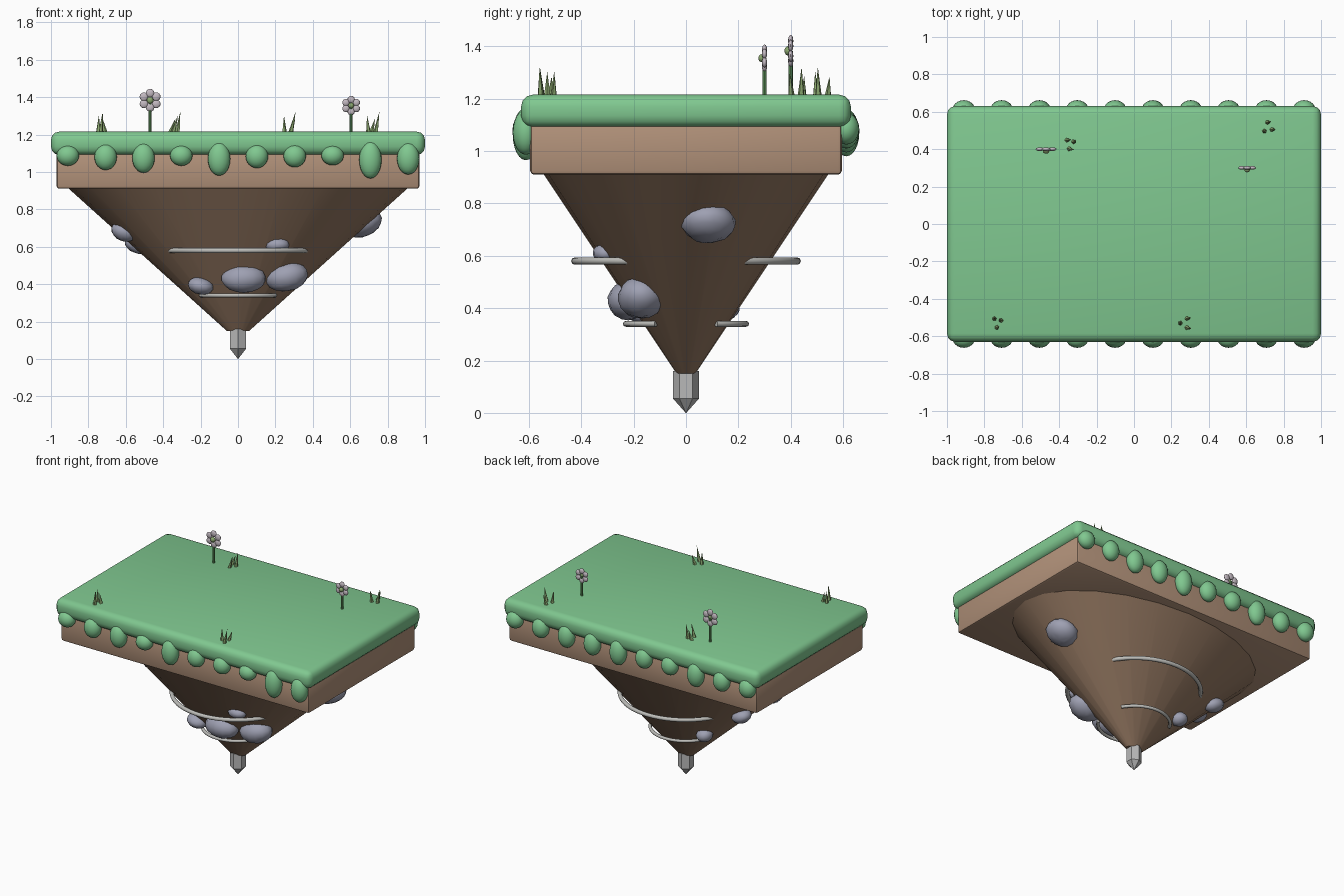
import bpy, bmesh, math, random
from mathutils import Matrix, Vector

if "Cube" in bpy.data.objects:
    bpy.data.objects.remove(bpy.data.objects["Cube"])
random.seed(4)


def material(name, srgb):
    lin = [((c / 255 + 0.055) / 1.055) ** 2.4 for c in srgb] + [1]
    m = bpy.data.materials.new(name)
    m.use_nodes = True
    m.diffuse_color = lin
    m.node_tree.nodes["Principled BSDF"].inputs["Base Color"].default_value = lin
    return m


grass = material("grass green", (128, 200, 144))
dirt = material("light dirt", (178, 146, 122))
earth = material("deep earth", (146, 118, 96))
stone = material("blue grey stone", (158, 160, 178))
root = material("pale root", (190, 190, 186))
crystal = material("grey crystal", (185, 185, 185))
blade = material("blade green", (140, 168, 112))
petal = material("pale petal", (196, 186, 194))
stem = material("stem green", (104, 160, 100))


def finish(name, bm, mat, angle=35):
    mesh = bpy.data.meshes.new(name)
    bm.to_mesh(mesh)
    bm.free()
    mesh.materials.append(mat)
    ob = bpy.data.objects.new(name, mesh)
    bpy.context.collection.objects.link(ob)
    if angle:
        bpy.ops.object.select_all(action='DESELECT')
        ob.select_set(True)
        bpy.context.view_layer.objects.active = ob
        bpy.ops.object.shade_smooth_by_angle(angle=math.radians(angle))
    return ob


def slab(name, size, z, bevel, segments, mat):
    bm = bmesh.new()
    bmesh.ops.create_cube(bm, size=1, matrix=Matrix.Translation((0, 0, z)) @ Matrix.Diagonal((*size, 1)))
    bmesh.ops.bevel(bm, geom=bm.edges[:], offset=bevel, segments=segments, profile=0.5, affect='EDGES')
    return finish(name, bm, mat)


def frustum(name, low, high, z0, z1, sides, mat, stretch=1, angle=35):
    bm = bmesh.new()
    bmesh.ops.create_cone(bm, cap_ends=True, segments=sides, radius1=low, radius2=high, depth=z1 - z0,
                          matrix=Matrix.Translation((0, 0, (z0 + z1) / 2)) @ Matrix.Diagonal((1, stretch, 1, 1)))
    return finish(name, bm, mat, angle)


def ball(name, centre, radii, mat, tilt=0, detail=16):
    bm = bmesh.new()
    bmesh.ops.create_uvsphere(bm, u_segments=detail, v_segments=detail // 2 + 2, radius=1,
                              matrix=Matrix.Translation(centre) @ Matrix.Rotation(tilt, 4, 'Y')
                              @ Matrix.Diagonal((*radii, 1)))
    return finish(name, bm, mat, 60)


def spike(name, base, tip, radius, mat, end=0, sides=6):
    base, tip = Vector(base), Vector(tip)
    way = tip - base
    bm = bmesh.new()
    bmesh.ops.create_cone(bm, cap_ends=True, segments=sides, radius1=radius, radius2=end, depth=way.length,
                          matrix=Matrix.Translation((base + tip) / 2)
                          @ way.to_track_quat('Z', 'Y').to_matrix().to_4x4())
    return finish(name, bm, mat, 0)


# Island body
slab("grass_top", (2, 1.26, 0.125), 1.153, 0.045, 3, grass)
slab("dirt_layer", (1.94, 1.19, 0.2), 1.01, 0.015, 2, dirt)
frustum("earth_cone", 0.06, 0.91, 0.15, 0.915, 24, earth, stretch=0.6)

# Crystal at the bottom
frustum("crystal_shaft", 0.05, 0.05, 0.055, 0.16, 6, crystal, angle=0)
frustum("crystal_point", 0.001, 0.05, 0, 0.055, 6, crystal, angle=0)

# Grass drips hanging over both long edges, from -x to +x
front = (55, 70, 80, 55, 90, 63, 60, 53, 100, 86)
back = (65, 70, 85, 65, 70, 90, 80, 80, 70, 60)
for side, sizes, label in ((-1, front, "front"), (1, back, "back")):
    for i, h in enumerate(sizes):
        h /= 1000
        x = -0.91 + 1.82 * i / 9
        ball(f"{label}_drip_{i + 1}", (x, side * 0.612, 1.115 - h / 2), (0.06, 0.05, h), grass, detail=20)

# Curved roots around the cone, front and back
for radius, z in ((0.425, 0.58), (0.23, 0.34)):
    for facing, label in ((-1, "front"), (1, "back")):
        curve = bpy.data.curves.new("root_path", 'CURVE')
        curve.dimensions = '3D'
        curve.bevel_depth = 0.014 if z > 0.5 else 0.011
        curve.bevel_resolution = 2
        curve.use_fill_caps = True
        line = curve.splines.new('POLY')
        line.points.add(20)
        for k, p in enumerate(line.points):
            a = math.radians(30 + 6 * k)
            p.co = (radius * math.cos(a), facing * radius * math.sin(a), z, 1)
        curve.materials.append(root)
        ob = bpy.data.objects.new(f"{label}_root", curve)
        bpy.context.collection.objects.link(ob)

# Stones set into the cone: centre, radii, tilt
stones = (
    ((0.03, -0.22, 0.43), (0.12, 0.08, 0.075), 0),
    ((0.26, -0.17, 0.44), (0.115, 0.09, 0.078), -0.2),
    ((-0.2, -0.17, 0.39), (0.07, 0.06, 0.045), 0.2),
    ((0.21, -0.31, 0.61), (0.065, 0.045, 0.038), 0),
    ((0.67, 0.085, 0.725), (0.105, 0.105, 0.07), -0.4),
    ((-0.61, -0.1, 0.68), (0.07, 0.06, 0.05), 0.4),
    ((-0.54, 0.15, 0.61), (0.07, 0.06, 0.045), 0.4),
    ((-0.25, 0.15, 0.4), (0.055, 0.055, 0.045), 0.2),
)
for i, (centre, radii, tilt) in enumerate(stones):
    ob = ball(f"stone_{i + 1}", centre, radii, stone, tilt, 14)
    for v in ob.data.vertices:
        v.co = Vector(centre) + (v.co - Vector(centre)) * random.uniform(0.97, 1.03)

# Grass tufts of three slender blades
tufts = ((-0.73, -0.525), (0.27, -0.53), (0.715, 0.515), (-0.345, 0.43))
for t, (x, y) in enumerate(tufts):
    for k in range(3):
        a = math.radians(120 * k + 40 * t + 20)
        dx, dy = 0.022 * math.cos(a), 0.028 * math.sin(a)
        lean = random.uniform(-0.015, 0.03)
        spike(f"tuft_{t + 1}_blade_{k + 1}", (x + dx, y + dy, 1.205),
              (x + dx + lean, y + dy * 1.2, 1.285 + 0.018 * k), 0.014, blade, sides=5)

# Flowers facing the front
for n, (x, y, z, s) in enumerate(((-0.47, 0.40, 1.383, 1), (0.605, 0.30, 1.355, 0.85))):
    spike(f"flower_{n + 1}_stem", (x, y, 1.2), (x, y, z), 0.008, stem, end=0.008, sides=8)
    for k in range(6):
        a = math.radians(60 * k + 30)
        ball(f"flower_{n + 1}_petal_{k + 1}", (x + 0.038 * s * math.cos(a), y, z + 0.038 * s * math.sin(a)),
             (0.023 * s, 0.01, 0.023 * s), petal, detail=12)
    ball(f"flower_{n + 1}_centre", (x, y - 0.01, z), (0.018 * s, 0.014, 0.018 * s), blade, detail=12)
